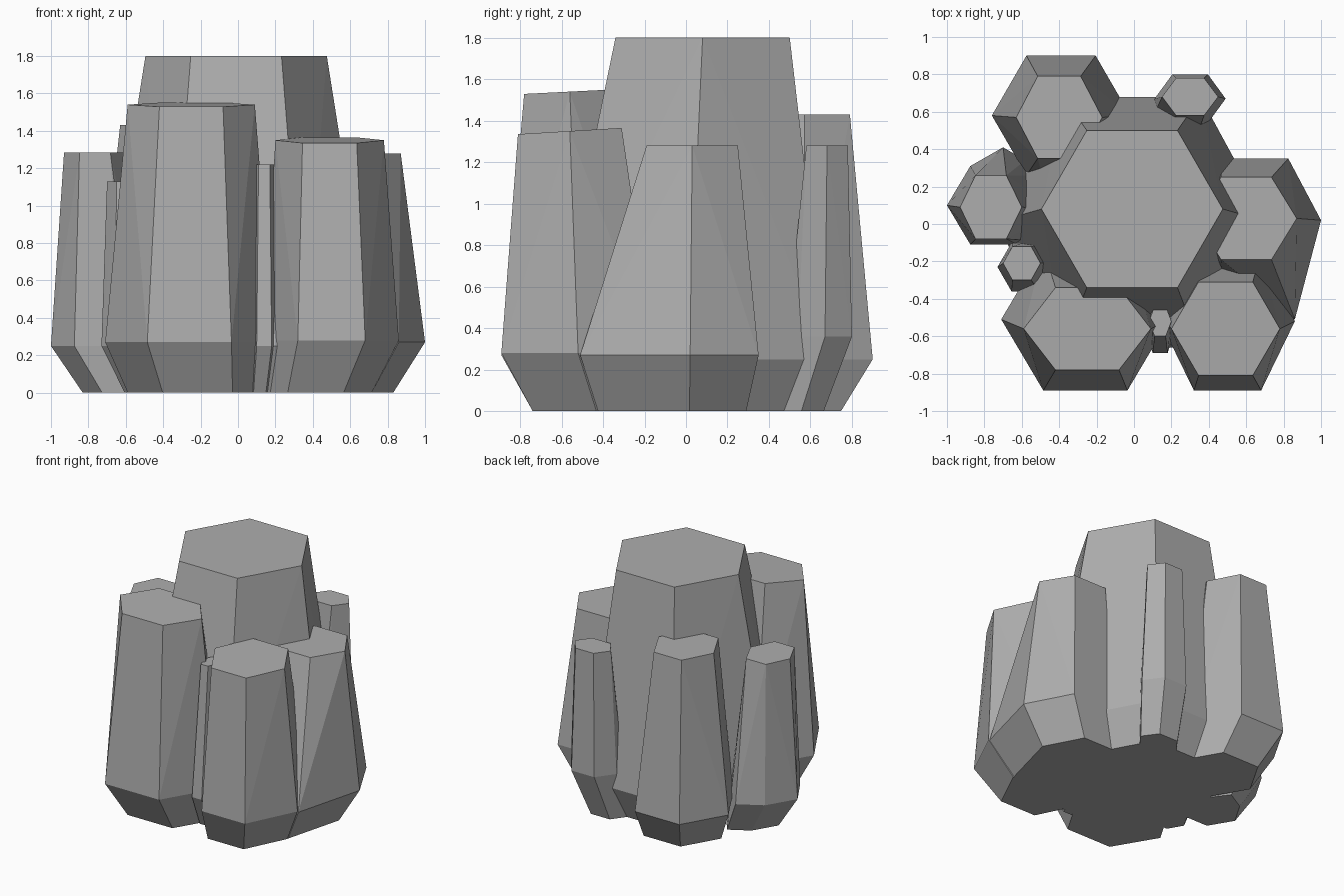
import bpy, bmesh

if "Cube" in bpy.data.objects:
    bpy.data.objects.remove(bpy.data.objects["Cube"])

stone = bpy.data.materials.new("grey_stone")
stone.diffuse_color = (0.42, 0.42, 0.42, 1)
stone.use_nodes = True
stone.node_tree.nodes["Principled BSDF"].inputs["Base Color"].default_value = stone.diffuse_color

FOOT = 0.83  # the foot draws in towards the middle below the shoulder


def hexagon(cx, cy, rx, hy):
    """Hexagon with points left and right, half width rx and half depth hy."""
    return [(cx + sx * rx, cy + sy * hy) for sx, sy in
            ((1, 0), (.5, 1), (-.5, 1), (-1, 0), (-.5, -1), (.5, -1))]


def column(name, z, top, shoulder, zs=0.25, tilt=0.0, bulge=None):
    """Convex stone column: tilted top hexagon, wider shoulder, drawn-in foot."""
    pts = [(x, y, z + tilt * (y - top[1])) for x, y in hexagon(*top)]
    ring = hexagon(*shoulder) + ([bulge] if bulge else [])
    pts += [(x, y, zs) for x, y in ring]
    pts += [(x * FOOT, y * FOOT, 0) for x, y in ring]
    bm = bmesh.new()
    for p in pts:
        bm.verts.new(p)
    bmesh.ops.convex_hull(bm, input=bm.verts[:])
    loose = [v for v in bm.verts if not v.link_faces]
    bmesh.ops.delete(bm, geom=loose, context='VERTS')
    bmesh.ops.recalc_face_normals(bm, faces=bm.faces[:])
    me = bpy.data.meshes.new(name)
    bm.to_mesh(me)
    bm.free()
    me.materials.append(stone)
    ob = bpy.data.objects.new(name, me)
    bpy.context.collection.objects.link(ob)
    return ob


# tall middle column
centre = column("rock_columns", 1.8, (-.01, .08, .485, .42), (-.01, .01, .73, .67))

# ring of outer columns
ring = [
    column("front_left_column", 1.54, (-.25, -.56, .34, .22), (-.26, -.51, .45, .38), .27, .05),
    column("front_right_column", 1.35, (.49, -.56, .29, .25), (.5, -.52, .36, .37), .28, .06),
    column("right_column", 1.28, (.6, .03, .27, .22), (.65, .02, .35, .33), .27, 0, (.86, -.51)),
    column("back_right_small_column", 1.28, (.3, .68, .15, .1), (.3, .67, .19, .13), .36),
    column("back_left_column", 1.43, (-.4, .57, .23, .22), (-.39, .58, .37, .32)),
    column("left_column", 1.285, (-.765, .09, .165, .17), (-.75, .1, .25, .21), bulge=(-.7, .41)),
    column("left_small_column", 1.13, (-.6, -.21, .1, .09), (-.58, -.23, .15, .13)),
    column("front_gap_small_column", 1.22, (.14, -.52, .06, .08), (.14, -.56, .08, .13)),
]

# weld the cluster into one solid
for ob in ring:
    mod = centre.modifiers.new(ob.name, 'BOOLEAN')
    mod.operation = 'UNION'
    mod.solver = 'EXACT'
    mod.object = ob
dg = bpy.context.evaluated_depsgraph_get()
solid = bpy.data.meshes.new_from_object(centre.evaluated_get(dg))
centre.modifiers.clear()

# keep the weld only if it spans the whole cluster and is closed
check = bmesh.new()
check.from_mesh(solid)
xs = [v.co.x for v in check.verts]
ys = [v.co.y for v in check.verts]
good = (bool(xs) and max(xs) - min(xs) > 1.95 and max(ys) - min(ys) > 1.7
        and 2.5 < abs(check.calc_volume()) < 5
        and sum(1 for e in check.edges if not e.is_manifold) < 4)
check.free()
if good:
    centre.data = solid
    for ob in ring:
        bpy.data.objects.remove(ob)
